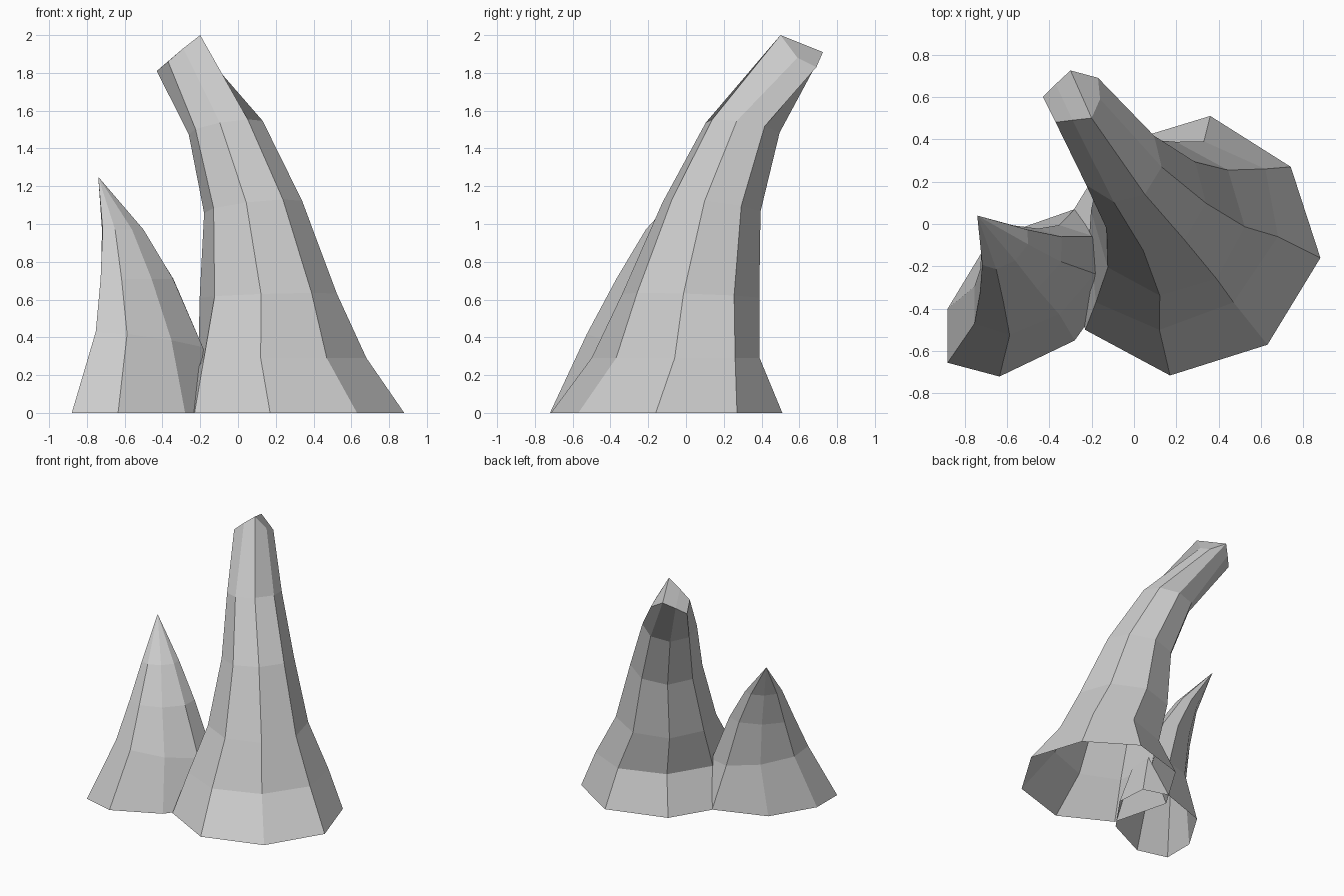
import bpy, bmesh
from math import cos, sin, radians
from mathutils import Vector

cube = bpy.data.objects.get("Cube")
if cube:
    bpy.data.objects.remove(cube, do_unlink=True)

stone = bpy.data.materials.new("pale_grey_stone")
stone.use_nodes = True
colour = (0.6, 0.6, 0.6, 1)
stone.diffuse_color = colour
stone.node_tree.nodes["Principled BSDF"].inputs["Base Color"].default_value = colour

SIDES = 8


def ring(centre, long_r, short_r, axis, slope_x=0.0, slope_y=0.0):
    """Eight-sided elliptical ring whose plane may slope along x and y."""
    a = radians(axis)
    u, v = Vector((cos(a), sin(a), 0)), Vector((-sin(a), cos(a), 0))
    points = []
    for i in range(SIDES):
        t = radians(360 / SIDES * i)
        d = u * long_r * cos(t) + v * short_r * sin(t)
        d.z = slope_x * d.x + slope_y * d.y
        points.append(Vector(centre) + d)
    return points


def outline(z, points):
    """Level ring with a hand-shaped uneven outline."""
    return [Vector((x, y, z)) for x, y in points]


def spike(name, rings, apex=None, cap=()):
    """Skin a stack of rings, open underneath, closed by an apex or cap faces."""
    bm = bmesh.new()
    loops = [[bm.verts.new(p) for p in r] for r in rings]
    for low, high in zip(loops, loops[1:]):
        for i in range(SIDES):
            j = (i + 1) % SIDES
            bm.faces.new((low[i], low[j], high[j], high[i]))
    top = loops[-1]
    if apex:
        tip = bm.verts.new(apex)
        for i in range(SIDES):
            bm.faces.new((top[i], top[(i + 1) % SIDES], tip))
    for face in cap:
        bm.faces.new([top[i] for i in face])
    mesh = bpy.data.meshes.new(name)
    bm.to_mesh(mesh)
    bm.free()
    mesh.materials.append(stone)
    obj = bpy.data.objects.new(name, mesh)
    bpy.context.collection.objects.link(obj)
    return obj


# Tall spike: uneven flared foot, rings that bend backwards, chipped blunt tip
tall_rings = [
    outline(0, [(0.17, -0.715), (0.63, -0.57), (0.88, -0.16), (0.74, 0.27),
                (0.36, 0.51), (-0.10, 0.37), (-0.35, -0.04), (-0.23, -0.50)]),
    outline(0.29, [(0.12, -0.50), (0.47, -0.37), (0.68, -0.06), (0.62, 0.26),
                   (0.33, 0.39), (-0.02, 0.27), (-0.21, -0.04), (-0.18, -0.37)]),
    ring((0.16, 0.025, 0.62), 0.365, 0.365, -96, 0.03, -0.03),
    ring((0.08, 0.135, 1.09), 0.262, 0.262, -98, 0.11, -0.11),
    ring((-0.065, 0.30, 1.51), 0.198, 0.198, -99, 0.16, -0.16),
]
chipped = [(-0.29, 0.49, 1.93), (-0.20, 0.50, 2.0), (-0.16, 0.59, 1.88),
           (-0.17, 0.69, 1.83), (-0.30, 0.725, 1.91), (-0.37, 0.66, 1.86),
           (-0.43, 0.60, 1.81), (-0.37, 0.48, 1.86)]
tall_rings.append([Vector(p) for p in chipped])
spike("tall_spike", tall_rings, cap=[(1, 2, 3, 4), (0, 1, 4, 5), (0, 5, 6, 7)])

# Small spike: uneven foot, oval rings that narrow to a sharp point
small_rings = [
    outline(0, [(-0.08, 0.01), (-0.28, 0.07), (-0.68, -0.07), (-0.88, -0.40),
                (-0.88, -0.655), (-0.635, -0.72), (-0.28, -0.55), (-0.06, -0.24)]),
    ring((-0.47, -0.265, 0.38), 0.35, 0.2, 36, -0.1, -0.1),
    ring((-0.535, -0.195, 0.71), 0.235, 0.135, 35),
    ring((-0.61, -0.11, 0.97), 0.135, 0.08, 38),
]
spike("small_spike", small_rings, apex=(-0.74, 0.04, 1.25))
